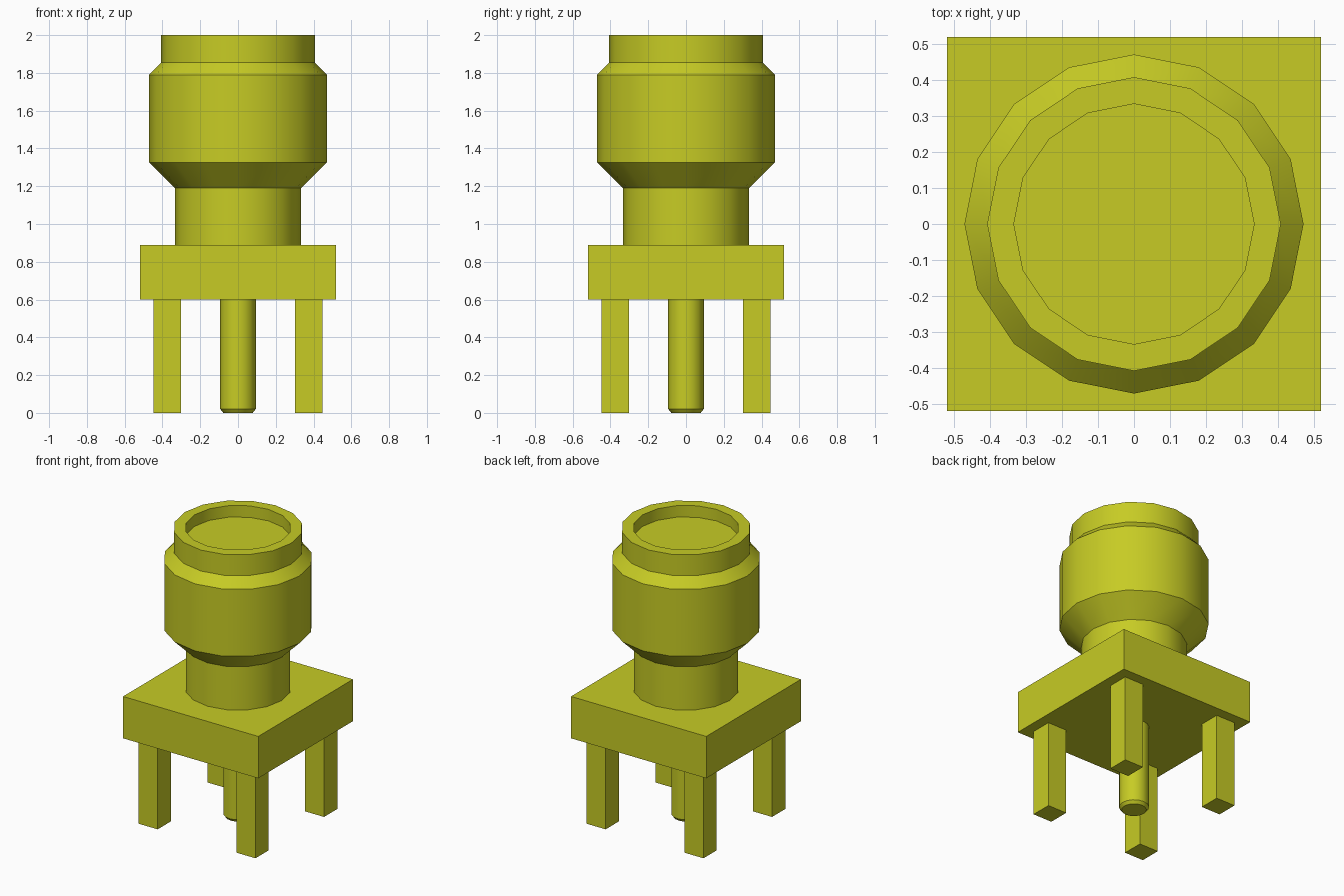
import bpy, bmesh
from math import cos, sin, tau, radians

cube = bpy.data.objects.get("Cube")
if cube:
    bpy.data.objects.remove(cube, do_unlink=True)

SIDES = 16
color = (0.57, 0.60, 0.018, 1)
brass = bpy.data.materials.new("yellow_brass")
brass.use_nodes = True
brass.diffuse_color = color
brass.node_tree.nodes["Principled BSDF"].inputs["Base Color"].default_value = color


def finish(name, bm):
    bmesh.ops.recalc_face_normals(bm, faces=bm.faces)
    mesh = bpy.data.meshes.new(name)
    bm.to_mesh(mesh)
    bm.free()
    mesh.materials.append(brass)
    obj = bpy.data.objects.new(name, mesh)
    bpy.context.collection.objects.link(obj)
    return obj


def box(name, center, size):
    bm = bmesh.new()
    bmesh.ops.create_cube(bm, size=1)
    for v in bm.verts:
        v.co = [c + p * s for c, p, s in zip(center, v.co, size)]
    return finish(name, bm)


def lathe(name, profile):
    """Turn (radius, height) points around z and cap both ends."""
    bm = bmesh.new()
    rings = [[bm.verts.new((r * cos(tau * i / SIDES), r * sin(tau * i / SIDES), z))
              for i in range(SIDES)] for r, z in profile]
    for low, high in zip(rings, rings[1:]):
        for i in range(SIDES):
            j = (i + 1) % SIDES
            bm.faces.new((low[i], low[j], high[j], high[i]))
    bm.faces.new(rings[0])
    bm.faces.new(rings[-1])
    obj = finish(name, bm)
    bpy.ops.object.select_all(action="DESELECT")
    obj.select_set(True)
    bpy.context.view_layer.objects.active = obj
    bpy.ops.object.shade_smooth_by_angle(angle=radians(30))
    return obj


# Square mounting base
box("base_block", (0, 0, 0.745), (1.036, 1.036, 0.29))

# Four square corner legs
for side, x in (("right", -0.375), ("left", 0.375)):
    for end, y in (("front", -0.375), ("back", 0.375)):
        box(f"{end}_{side}_leg", (x, y, 0.3), (0.145, 0.145, 0.6))

# Centre pin with a chamfered tip
lathe("center_pin", [(0.078, 0), (0.094, 0.02), (0.094, 0.6)])

# Turned barrel: neck, flared body, collar and shallow socket
lathe("barrel", [(0.333, 0.89), (0.333, 1.19), (0.47, 1.325), (0.47, 1.79),
                 (0.407, 1.855), (0.407, 2.0), (0.333, 2.0), (0.333, 1.92)])
